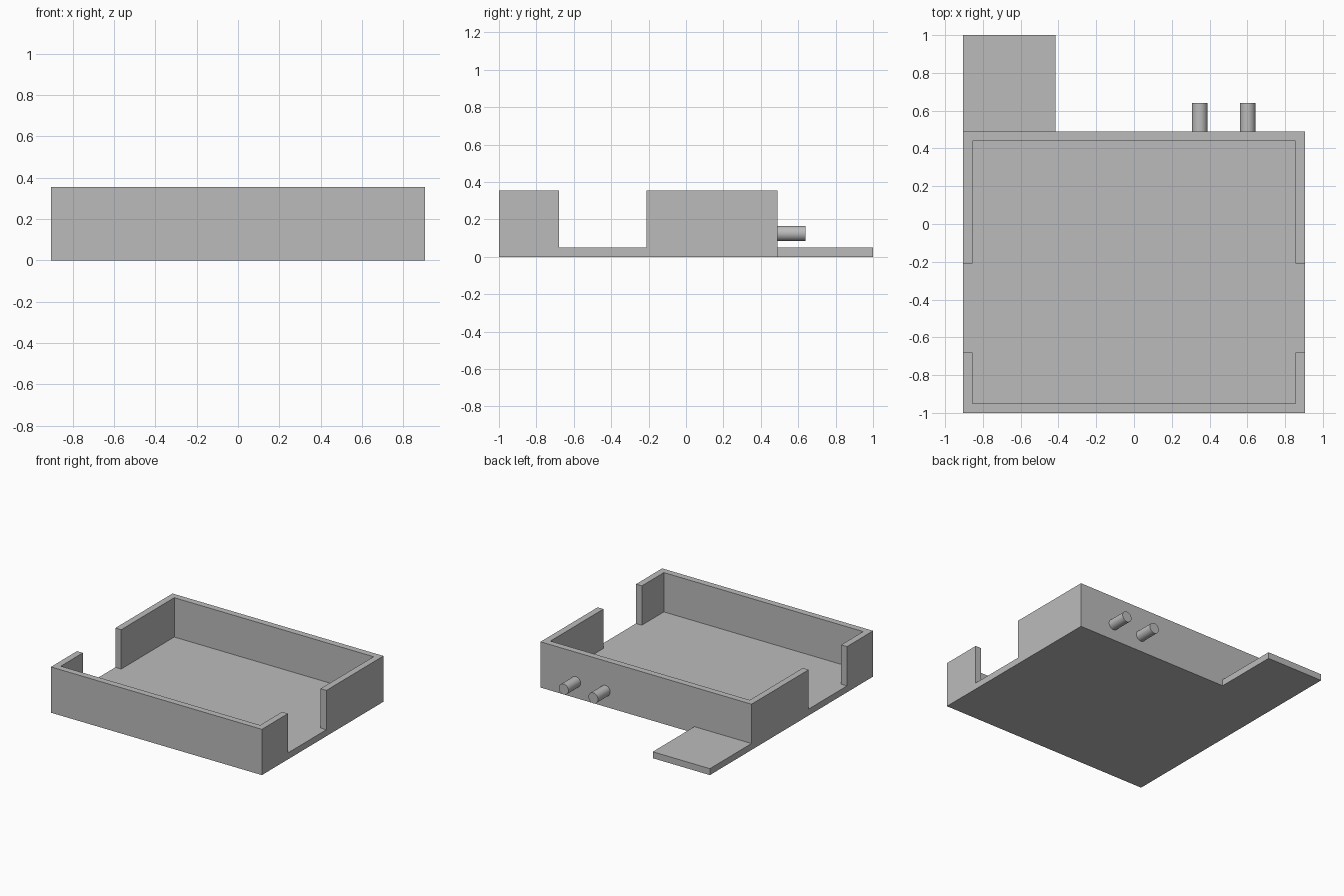
import bpy
from math import pi, radians

if "Cube" in bpy.data.objects:
    bpy.data.objects.remove(bpy.data.objects["Cube"], do_unlink=True)

grey = bpy.data.materials.new("plain_grey")
grey.use_nodes = True
colour = (0.5, 0.5, 0.5, 1)
grey.diffuse_color = colour
grey.node_tree.nodes["Principled BSDF"].inputs["Base Color"].default_value = colour


def box(name, low, high):
    """Box between two opposite corners."""
    centre = [(a + b) / 2 for a, b in zip(low, high)]
    bpy.ops.mesh.primitive_cube_add(size=1, location=centre)
    ob = bpy.context.object
    ob.name = name
    ob.scale = [b - a for a, b in zip(low, high)]
    bpy.ops.object.transform_apply(location=False, rotation=False, scale=True)
    ob.data.materials.append(grey)
    return ob


def cut(target, cutter):
    """Subtract a cutter, then discard it."""
    cutter.hide_render = True
    mod = target.modifiers.new("cut", "BOOLEAN")
    mod.operation = "DIFFERENCE"
    mod.solver = "EXACT"
    mod.object = cutter
    bpy.context.view_layer.objects.active = target
    bpy.ops.object.modifier_apply(modifier=mod.name)
    bpy.data.objects.remove(cutter, do_unlink=True)


half_width, front, back = 0.905, -1.0, 0.49
height, wall, floor = 0.355, 0.05, 0.05
inner = half_width - wall

# Open tray: hollow inside, with a gap through both side walls
tray = box("tray", (-half_width, front, 0), (half_width, back, height))
cut(tray, box("cavity_cutter", (-inner, front + wall, floor),
              (inner, back - wall, height + 0.2)))
cut(tray, box("side_gap_cutter", (-1.2, -0.68, floor), (1.2, -0.21, height + 0.2)))

# Flat tab behind the tray
box("rear_tab", (-half_width, back, 0), (-0.415, 1.0, floor))

# Two round pegs on the rear wall
for side, x in (("right", 0.348), ("left", 0.602)):
    bpy.ops.mesh.primitive_cylinder_add(vertices=48, radius=0.041, depth=0.15,
                                        location=(x, back + 0.075, 0.125),
                                        rotation=(pi / 2, 0, 0))
    peg = bpy.context.object
    peg.name = side + "_peg"
    peg.data.materials.append(grey)
    bpy.ops.object.shade_smooth_by_angle(angle=radians(30))
